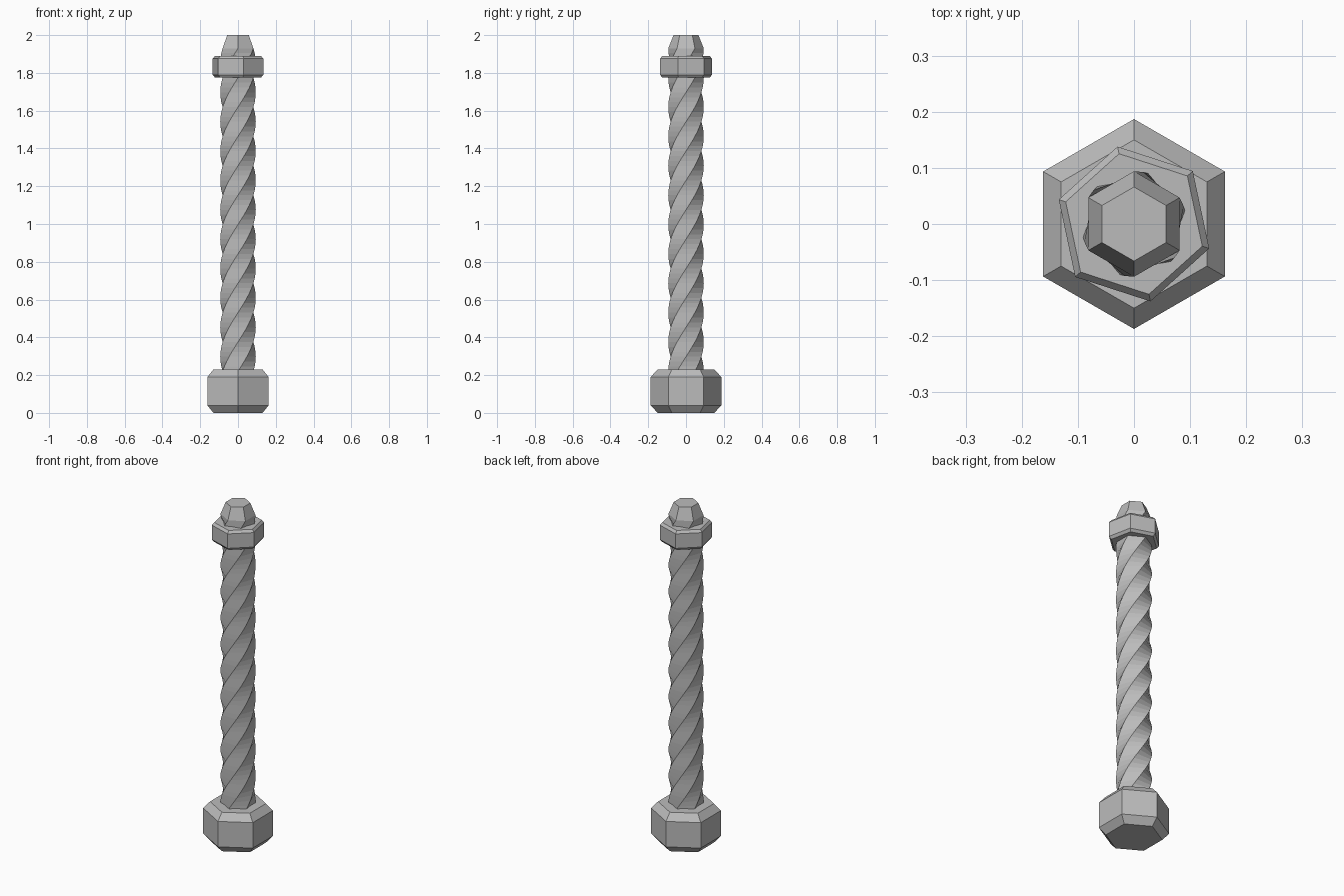
import bpy, bmesh
from math import cos, sin, radians

cube = bpy.data.objects.get("Cube")
if cube:
    bpy.data.objects.remove(cube)

steel = bpy.data.materials.new("plain grey steel")
steel.use_nodes = True
grey = (0.5, 0.5, 0.5, 1)
steel.diffuse_color = grey
steel.node_tree.nodes["Principled BSDF"].inputs["Base Color"].default_value = grey


def hex_loft(name, sections):
    """Join hexagonal sections given as (height, corner radius, turn in degrees)."""
    bm = bmesh.new()
    rings = []
    for z, r, turn in sections:
        angles = [radians(90 + turn + 60 * i) for i in range(6)]
        rings.append([bm.verts.new((r * cos(a), r * sin(a), z)) for a in angles])
    for low, high in zip(rings, rings[1:]):
        for i in range(6):
            j = (i + 1) % 6
            bm.faces.new((low[i], low[j], high[j], high[i]))
    bm.faces.new(rings[0][::-1])
    bm.faces.new(rings[-1])
    mesh = bpy.data.meshes.new(name)
    bm.to_mesh(mesh)
    bm.free()
    mesh.materials.append(steel)
    obj = bpy.data.objects.new(name, mesh)
    bpy.context.collection.objects.link(obj)
    return obj


# Bolt head with chamfered rims
hex_loft("bolt_head", [(0, 0.15, 0), (0.04, 0.187, 0), (0.19, 0.187, 0), (0.23, 0.15, 0)])

# Twisted hexagonal shaft ending in a tapered tip
base, top, twist, steps = 0.22, 1.93, 660, 66
shaft = [(base + (top - base) * i / steps, 0.094, twist * i / steps) for i in range(steps + 1)]
hex_loft("twisted_shaft", shaft + [(2.0, 0.066, twist)])

# Nut threaded near the tip
hex_loft("nut", [(1.775, 0.128, 12), (1.79, 0.141, 12), (1.875, 0.141, 12), (1.89, 0.128, 12)])
